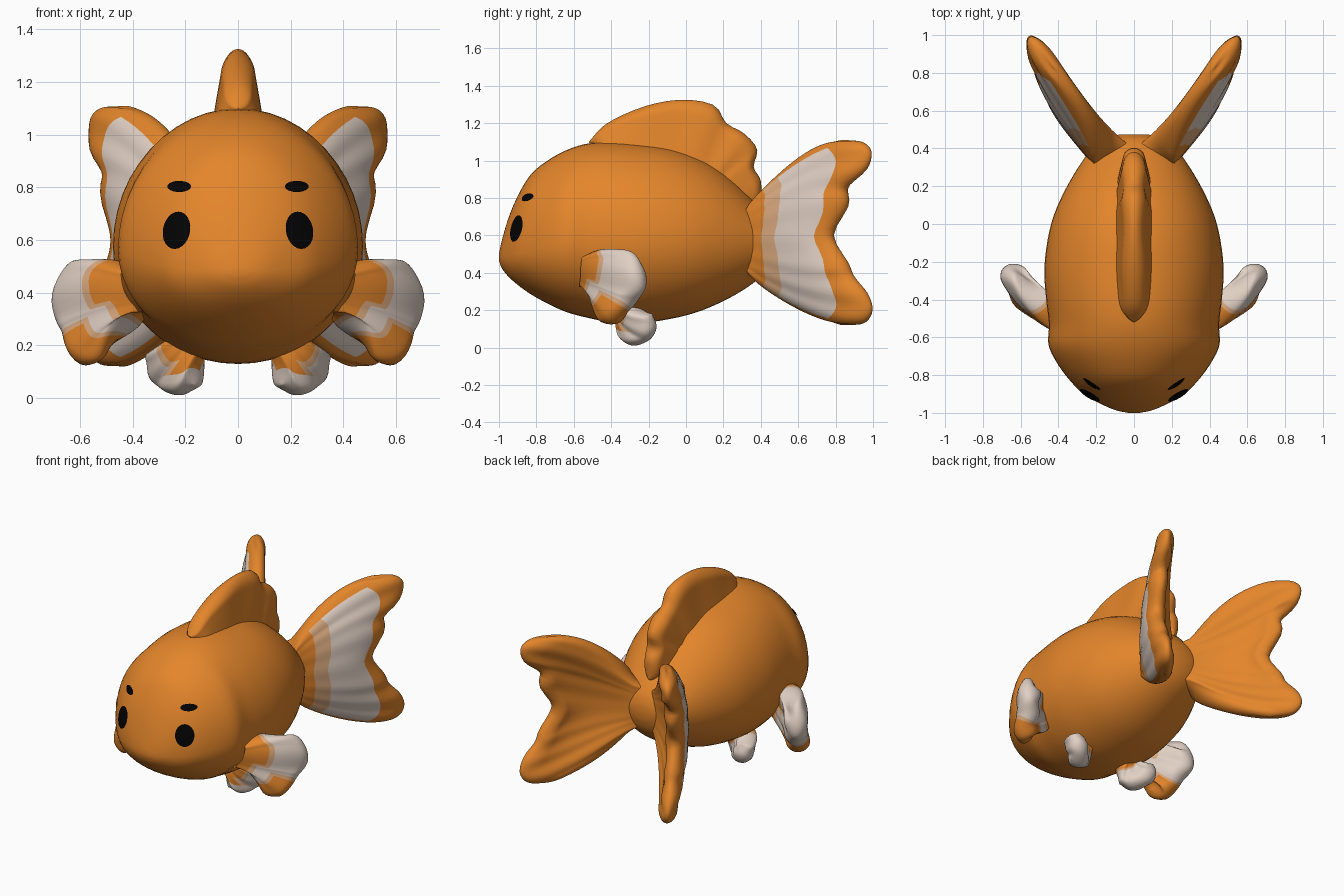
import bpy, bmesh, math
from mathutils import Vector
from mathutils.bvhtree import BVHTree

if "Cube" in bpy.data.objects:
    bpy.data.objects.remove(bpy.data.objects["Cube"])


def material(name, rgb):
    m = bpy.data.materials.new(name)
    m.diffuse_color = (*rgb, 1)
    m.use_nodes = True
    m.node_tree.nodes["Principled BSDF"].inputs["Base Color"].default_value = m.diffuse_color
    return m


ORANGE = material("orange", (0.77, 0.236, 0.024))
WHITE = material("cream white", (0.75, 0.63, 0.55))
PEACH = material("peach", (0.72, 0.41, 0.22))
BLACK = material("black", (0.001, 0.001, 0.001))


def spline(rows, s):
    """Smooth curve through equally spaced rows of numbers, s in 0..1."""
    x = min(max(s, 0), 1) * (len(rows) - 1)
    i = min(int(x), len(rows) - 2)
    f = x - i
    b, c = Vector(rows[i]), Vector(rows[i + 1])
    a = Vector(rows[i - 1]) if i else 2 * b - c
    d = Vector(rows[i + 2]) if i + 2 < len(rows) else 2 * c - b
    return b + 0.5 * f * (c - a + f * (2 * a - 5 * b + 4 * c - d + f * (3 * (b - c) + d - a)))


def finish(name, bm, mats, mirror=False):
    mesh = bpy.data.meshes.new(name)
    bm.to_mesh(mesh)
    bm.free()
    for m in mats:
        mesh.materials.append(m)
    for p in mesh.polygons:
        p.use_smooth = True
    ob = bpy.data.objects.new(name, mesh)
    bpy.context.collection.objects.link(ob)
    if mirror:
        ob.modifiers.new("mirror", 'MIRROR')
    return ob


def fin(name, rays, thick, ridges, rule, mirror, n=44, m=18, taper=0.2, root=0.0):
    """Padded fin: rays are (root, middle, tip); rule(s, t, side) picks the colour."""
    def pos(s, t):
        a, b, c = (spline([r[k] for r in rays], s) for k in range(3))
        return a * (2 * (t - .5) * (t - 1)) + b * (4 * t * (1 - t)) + c * (2 * t * (t - .5))

    def rim(d):
        return math.sqrt(1 - (1 - min(1, max(0, d))) ** 2)

    bm = bmesh.new()
    S = [0.5 - 0.5 * math.cos(math.pi * i / n) for i in range(n + 1)]
    T = [math.sin(math.pi / 2 * j / m) for j in range(m + 1)]
    sheets = {1: [], -1: []}
    for i, s in enumerate(S):
        cols = {1: [], -1: []}
        for j, t in enumerate(T):
            p = pos(s, t)
            s0, s1 = max(s - .02, 0.0), min(s + .02, 1.0)
            t0, t1 = max(t - .02, 0.0), min(t + .02, 1.0)
            nor = (pos(s1, t) - pos(s0, t)).cross(pos(s, t1) - pos(s, t0)).normalized()
            h = thick * rim(min(s, 1 - s) / .12) * rim((1 - t) / .18)
            h *= 1 - taper * t + root * (1 - t) ** 4
            h *= 1 + 0.08 * t * math.cos(2 * math.pi * ridges * s)
            if i in (0, n) or j == m:
                v = bm.verts.new(p)
                cols[1].append(v)
                cols[-1].append(v)
            else:
                for side in (1, -1):
                    cols[side].append(bm.verts.new(p + nor * h * side))
        for side in (1, -1):
            sheets[side].append(cols[side])
    for side, g in sheets.items():
        for i in range(n):
            for j in range(m):
                q = [g[i][j], g[i + 1][j], g[i + 1][j + 1], g[i][j + 1]]
                f = bm.faces.new(q if side > 0 else q[::-1])
                f.material_index = rule((S[i] + S[i + 1]) / 2, (T[j] + T[j + 1]) / 2, side)
    return finish(name, bm, [ORANGE, WHITE, PEACH], mirror)


# Body: rings of (y, half width, top, bottom, height of widest point)
stations = [
    (-1.0, .03, .50, .465, .48), (-.985, .10, .57, .425, .485), (-.95, .18, .69, .38, .49),
    (-.9, .268, .81, .335, .505), (-.83, .338, .925, .285, .52), (-.74, .405, 1.0, .235, .54),
    (-.64, .453, 1.055, .19, .56), (-.53, .45, 1.09, .16, .57), (-.4, .465, 1.10, .135, .575),
    (-.25, .475, 1.09, .13, .575), (-.1, .46, 1.07, .15, .575), (.03, .43, 1.03, .18, .575),
    (.15, .38, .97, .225, .575), (.26, .32, .885, .28, .57), (.36, .255, .785, .345, .57),
    (.42, .21, .72, .40, .57), (.455, .15, .67, .455, .57), (.475, .07, .61, .52, .57)]
bm = bmesh.new()
RINGS, SIDES = 52, 48
rings = []
for i in range(RINGS + 1):
    y, w, top, bot, c = spline(stations, i / RINGS)
    ring = []
    for k in range(SIDES):
        a = 2 * math.pi * k / SIDES
        h = top - c if math.sin(a) > 0 else c - bot
        ring.append(bm.verts.new((w * math.cos(a), y, c + h * math.sin(a))))
    rings.append(ring)
for a, b in zip(rings, rings[1:]):
    for k in range(SIDES):
        bm.faces.new((a[k], a[(k + 1) % SIDES], b[(k + 1) % SIDES], b[k]))
bm.faces.new(rings[0][::-1])
bm.faces.new(rings[-1])
bmesh.ops.recalc_face_normals(bm, faces=bm.faces)
surface = BVHTree.FromBMesh(bm)
finish("body", bm, [ORANGE])


# Eyes and brows: thin discs laid on the head
def face_patch(name, x, z, rx, rz, tilt=0):
    bm = bmesh.new()

    def vert(r, a):
        u, v = r * rx * math.cos(a), r * rz * math.sin(a)
        px, pz = x + u + tilt * v, z + v
        hit, nor, _, _ = surface.ray_cast(Vector((px, -2, pz)), Vector((0, 1, 0)))
        return bm.verts.new(hit + nor * 0.007)
    N = 24
    mid = vert(0, 0)
    rows = [[vert(r, 2 * math.pi * k / N) for k in range(N)] for r in (.33, .67, 1)]
    for k in range(N):
        k2 = (k + 1) % N
        bm.faces.new((mid, rows[0][k], rows[0][k2]))
        for a, b in zip(rows, rows[1:]):
            bm.faces.new((a[k], b[k], b[k2], a[k2]))
    finish(name, bm, [BLACK], True)


face_patch("eyes", .23, .635, .051, .07, -.1)
face_patch("brows", .22, .80, .044, .021)

# Dorsal fin, rays from front to back as (y, z)
dorsal = [
    ((-.49, 1.05), (-.505, 1.08), (-.52, 1.10)), ((-.4, 1.02), (-.4, 1.12), (-.42, 1.20)),
    ((-.25, 1.02), (-.23, 1.15), (-.22, 1.29)), ((-.1, 1.0), (-.05, 1.15), (-.02, 1.325)),
    ((.02, .95), (.08, 1.12), (.15, 1.295)), ((.08, .9), (.15, 1.05), (.215, 1.2)),
    ((.12, .87), (.22, 1.02), (.31, 1.145)), ((.14, .84), (.25, .97), (.38, 1.06)),
    ((.16, .81), (.26, .92), (.362, .965)), ((.2, .75), (.3, .82), (.40, .89)),
    ((.24, .69), (.32, .72), (.40, .76))]
fin("dorsal_fin", [[(0, y, z) for y, z in r] for r in dorsal], .102, 5,
    lambda s, t, side: 0, False, taper=.5)

# Forked tail, rays from top to bottom as (y, z); spread outwards and cupped
tail = [
    ((.36, .72), (.60, 1.0), (.83, 1.107)), ((.36, .705), (.64, .97), (.94, 1.10)),
    ((.36, .69), (.67, .92), (.99, 1.045)), ((.36, .67), (.66, .86), (.965, .95)),
    ((.36, .65), (.64, .79), (.87, .86)), ((.36, .61), (.63, .70), (.87, .76)),
    ((.36, .57), (.6, .59), (.79, .60)), ((.36, .53), (.63, .48), (.87, .45)),
    ((.36, .50), (.64, .41), (.90, .38)), ((.36, .48), (.66, .34), (.97, .29)),
    ((.36, .46), (.67, .28), (.995, .20)), ((.36, .44), (.64, .24), (.95, .13)),
    ((.36, .42), (.60, .23), (.83, .12))]


def tail_colour(s, t, side):
    if side < 0 or not .085 < s < .915 or t > .73 or t < .22:
        return 0
    return 1 if t > .32 else 2


def spread(y, s, k):
    """Sideways position: flares back and out, with the web bowed outwards."""
    bow = (0, -.03 + .11 * math.sin(math.pi * s), -.01 + .025 * math.sin(math.pi * s))[k]
    return .12 + .68 * (y - .36) + bow


last = len(tail) - 1
fin("tail_fins", [[(spread(y, i / last, k), y, z) for k, (y, z) in enumerate(r)]
                  for i, r in enumerate(tail)],
    .066, 8, tail_colour, True, n=60, m=24, root=.6)

# Pectoral fins, rays from top to bottom
pectoral = [
    ((.40, -.49, .50), (.50, -.41, .525), (.59, -.28, .48)),
    ((.40, -.49, .46), (.55, -.37, .465), (.65, -.225, .42)),
    ((.40, -.49, .42), (.56, -.38, .38), (.67, -.22, .32)),
    ((.38, -.49, .38), (.53, -.40, .32), (.645, -.27, .25)),
    ((.37, -.49, .36), (.52, -.42, .27), (.635, -.33, .19)),
    ((.36, -.49, .34), (.49, -.44, .24), (.58, -.38, .125)),
    ((.35, -.49, .33), (.44, -.47, .25), (.50, -.42, .165))]


def pectoral_colour(s, t, side):
    if (s > .64 and t > .58) or t < .2 or (s < .4 and t < .36):
        return 0
    return 2 if t < .3 or (s < .45 and t < .46) or (s > .6 and t > .53) else 1


fin("pectoral_fins", pectoral, .082, 4, pectoral_colour, True, n=36)

# Pelvic fins, rays from outside to inside
pelvic = [
    ((.23, -.30, .25), (.28, -.27, .21), (.305, -.18, .18)),
    ((.21, -.30, .22), (.26, -.27, .15), (.305, -.16, .11)),
    ((.19, -.30, .20), (.235, -.28, .12), (.27, -.19, .045)),
    ((.16, -.30, .19), (.19, -.31, .11), (.225, -.28, .01)),
    ((.12, -.30, .18), (.14, -.33, .12), (.165, -.34, .05))]


def pelvic_colour(s, t, side):
    if t < .34 or (s > .65 and t < .65 and side > 0):
        return 0
    return 2 if t < .42 or (s > .5 and t < .65 and side > 0) else 1


fin("pelvic_fins", pelvic, .072, 3, pelvic_colour, True, n=28, m=14)
